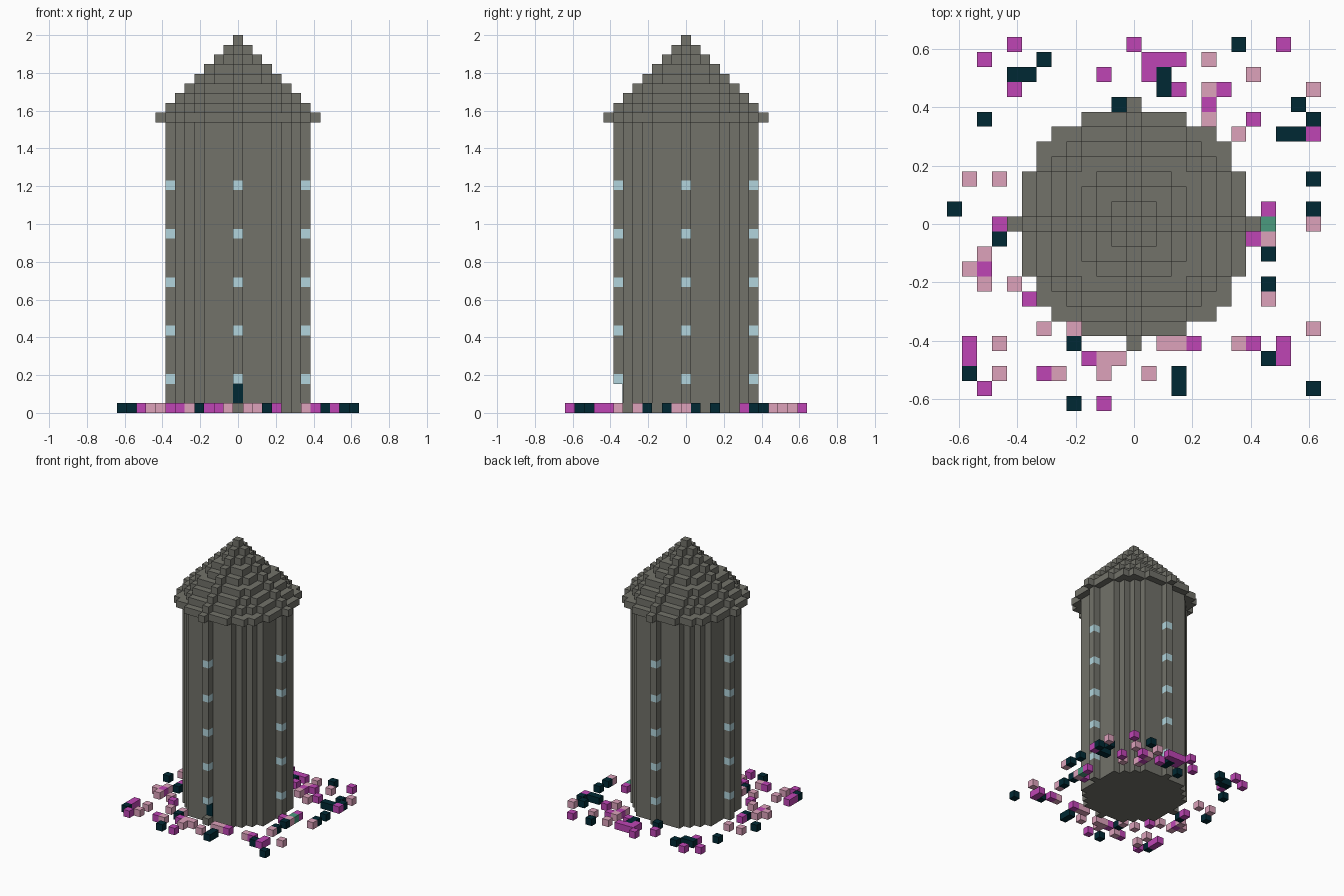
import bpy, bmesh
from mathutils import Matrix, Vector

if "Cube" in bpy.data.objects:
    bpy.data.objects.remove(bpy.data.objects["Cube"])

U = 2 / 39          # edge of one block
WALL_TOP = 30       # layer where the roof starts


def material(name, rgb):
    m = bpy.data.materials.new(name)
    m.use_nodes = True
    m.diffuse_color = (*rgb, 1)
    m.node_tree.nodes["Principled BSDF"].inputs["Base Color"].default_value = (*rgb, 1)
    return m


stone = material("grey stone", (.168, .168, .144))
glass = material("pale blue glass", (.445, .665, .723))
dark = material("dark teal", (0, .022, .033))
magenta = material("magenta", (.521, .06, .462))
pink = material("dusty pink", (.723, .361, .497))
green = material("sea green", (.069, .328, .212))


def finish(name, bm, mat):
    bmesh.ops.recalc_face_normals(bm, faces=bm.faces)
    mesh = bpy.data.meshes.new(name)
    bm.to_mesh(mesh)
    bm.free()
    mesh.materials.append(mat)
    bpy.context.scene.collection.objects.link(bpy.data.objects.new(name, mesh))


def add_box(bm, x, y, z0, z1, sy=1):
    """Box centred on block (x, y), spanning layers z0 to z1."""
    bmesh.ops.create_cube(bm, size=U, matrix=Matrix.Translation(
        Vector((x, y, (z0 + z1) / 2)) * U) @ Matrix.Diagonal((1, sy, z1 - z0, 1)))


def add_disc(bm, r, z0, z1, tips=True):
    """Stepped disc of blocks: one flat outline, extruded upward."""
    part = bmesh.new()
    for x in range(-r, r + 1):
        for y in range(-r, r + 1):
            if x * x + y * y <= r * r and (tips or max(abs(x), abs(y)) < r):
                part.faces.new([part.verts.new(Vector((x + a, y + b, z0)) * U)
                                for a, b in ((-.5, -.5), (.5, -.5), (.5, .5), (-.5, .5))])
    bmesh.ops.remove_doubles(part, verts=part.verts, dist=U / 100)
    if len(part.faces) > 1:
        bmesh.ops.dissolve_faces(part, faces=part.faces[:], use_verts=False)
    # Keep the bottom outline so the extruded block stays closed
    out = bmesh.ops.extrude_face_region(part, geom=part.faces[:], use_keep_orig=True)
    top = [v for v in out["geom"] if isinstance(v, bmesh.types.BMVert)]
    bmesh.ops.translate(part, verts=top, vec=(0, 0, (z1 - z0) * U))
    temp = bpy.data.meshes.new("temp")
    part.to_mesh(temp)
    part.free()
    bm.from_mesh(temp)
    bpy.data.meshes.remove(temp)


# Round tower wall
bm = bmesh.new()
add_disc(bm, 7, 0, WALL_TOP, tips=False)
finish("tower_wall", bm, stone)

# Conical roof, one disc per layer
bm = bmesh.new()
for i in range(9):
    add_disc(bm, 8 - i, WALL_TOP + i, WALL_TOP + i + 1)
finish("roof", bm, stone)

# Four ribs, each holding a column of windows
for side, x, y in (("front", 0, -7), ("back", 0, 7), ("left", 7, 0), ("right", -7, 0)):
    rib, windows = bmesh.new(), bmesh.new()
    base = 0
    if side == "front":     # doorway opening above the sill
        add_box(rib, x, y, 0, 1)
        base = 3
    for z in range(3, 24, 5):
        if z > base:
            add_box(rib, x, y, base, z)
        add_box(windows, x, y, z, z + 1)
        base = z + 1
    add_box(rib, x, y, base, WALL_TOP)
    finish(side + "_rib", rib, stone)
    finish(side + "_windows", windows, glass)

# Door set back in the front opening
bm = bmesh.new()
add_box(bm, 0, -6.5, 1, 3, sy=.15)
finish("door", bm, dark)


def plant(name, mat, singles, wide=(), deep=()):
    """Flower blocks: single ones, pairs along x and pairs along y."""
    bm = bmesh.new()
    for spots, steps in ((singles, [(0, 0)]), (wide, [(0, 0), (1, 0)]),
                         (deep, [(0, 0), (0, 1)])):
        for x, y in spots:
            for dx, dy in steps:
                add_box(bm, x + dx, y + dy, 0, 1)
    finish(name, bm, mat)


# Flowers round the foot of the tower, from back to front
plant("magenta_flowers", magenta,
      [(-8, 12), (0, 12), (10, 12), (-10, 11), (-2, 10), (-8, 9), (3, 9), (6, 9),
       (5, 8), (8, 7), (12, 6), (9, 1), (-9, 0), (8, -1), (-10, -3), (-7, -5),
       (4, -8), (8, -8), (-3, -9), (-6, -10), (-10, -11), (-2, -12)],
      wide=[(2, 11)], deep=[(1, 10), (-11, -9), (10, -9)])
plant("pink_flowers", pink,
      [(5, 11), (8, 10), (5, 9), (12, 9), (5, 7), (7, 6), (-11, 3), (-9, 3), (12, 0),
       (9, -1), (-10, -2), (-11, -3), (-10, -4), (-8, -4), (9, -5), (-6, -7),
       (-4, -7), (12, -7), (-9, -8), (7, -8), (-9, -10), (-5, -10), (-2, -10), (1, -10)],
      wide=[(2, -8), (-2, -9)])
plant("dark_flowers", dark,
      [(7, 12), (-6, 11), (-1, 8), (11, 8), (-10, 7), (12, 7), (12, 3), (-12, 1),
       (12, 1), (-9, -1), (9, -2), (9, -4), (-4, -8), (9, -9), (-11, -10),
       (12, -11), (-4, -12)],
      wide=[(-8, 10), (10, 6)], deep=[(2, 9), (3, -11)])
plant("green_plant", green, [(9, 0)])
